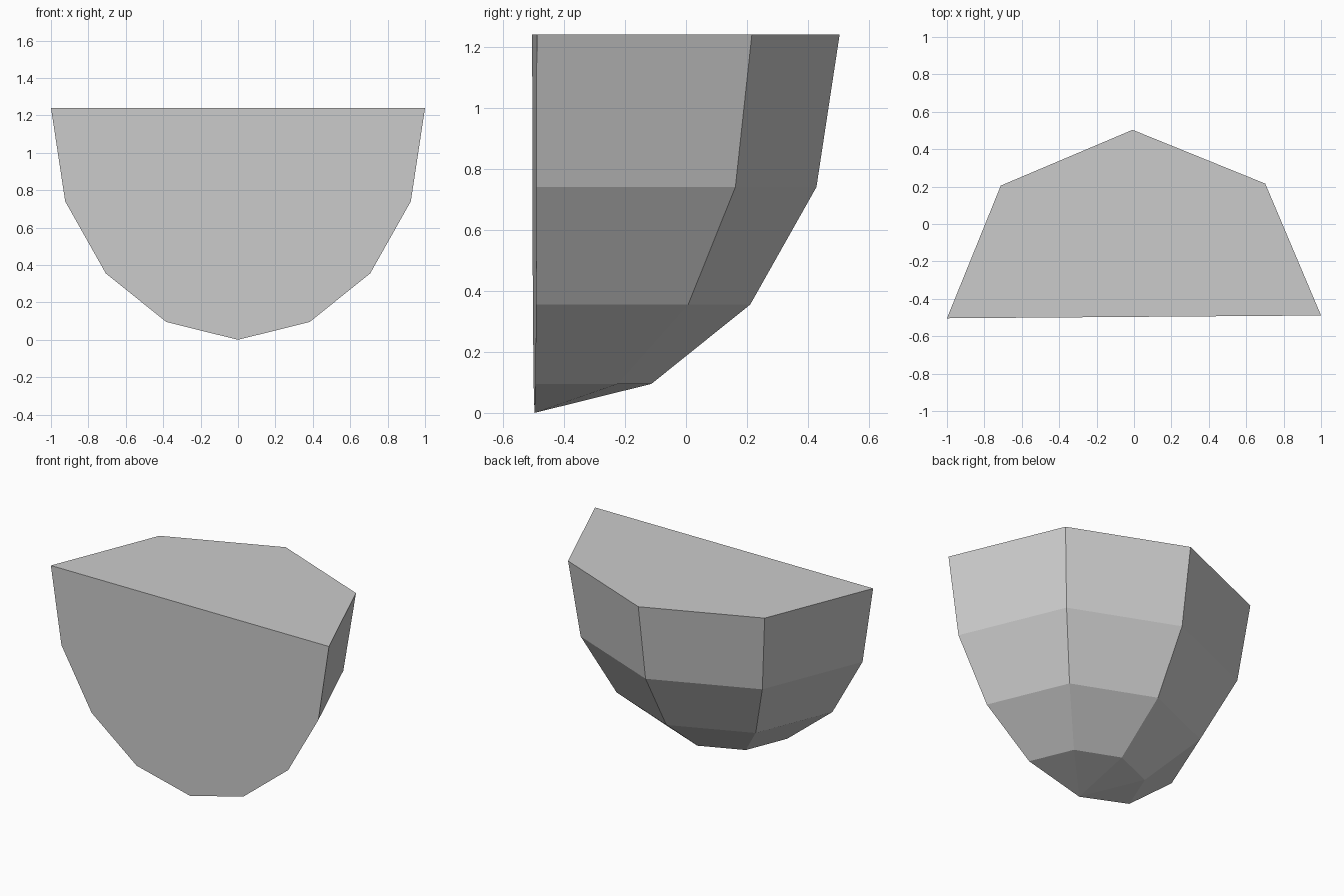
import bpy, bmesh, math

cube = bpy.data.objects.get("Cube")
if cube:
    bpy.data.objects.remove(cube, do_unlink=True)

# Single light grey
grey = bpy.data.materials.new("light_grey")
grey.use_nodes = True
colour = (0.6, 0.6, 0.6, 1)
grey.diffuse_color = colour
grey.node_tree.nodes["Principled BSDF"].inputs["Base Color"].default_value = colour

# Bowl profile: radius and height of each ring, rim first
PROFILE = [(1.0, 1.24), (0.924, 0.74), (0.707, 0.355), (0.383, 0.095)]
SEGMENTS = 4
TWIST = math.radians(0.43)   # slight turn about the vertical axis
WALL_Y = -0.4965             # centre of the flat front

bm = bmesh.new()
rings = []
for radius, z in PROFILE:
    angles = [TWIST + math.pi * i / SEGMENTS for i in range(SEGMENTS + 1)]
    rings.append([bm.verts.new((radius * math.cos(a), WALL_Y + radius * math.sin(a), z))
                  for a in angles])
tip = bm.verts.new((0, WALL_Y, 0))

# Faceted curved side
for upper, lower in zip(rings, rings[1:]):
    for i in range(SEGMENTS):
        bm.faces.new((upper[i], lower[i], lower[i + 1], upper[i + 1]))
for i in range(SEGMENTS):
    bm.faces.new((rings[-1][i], tip, rings[-1][i + 1]))

# Flat top and flat front
bm.faces.new(rings[0])
bm.faces.new([r[0] for r in rings] + [tip] + [r[-1] for r in reversed(rings)])
bmesh.ops.recalc_face_normals(bm, faces=bm.faces)

mesh = bpy.data.meshes.new("half_bowl")
bm.to_mesh(mesh)
bm.free()
mesh.materials.append(grey)
bpy.context.collection.objects.link(bpy.data.objects.new("half_bowl", mesh))
